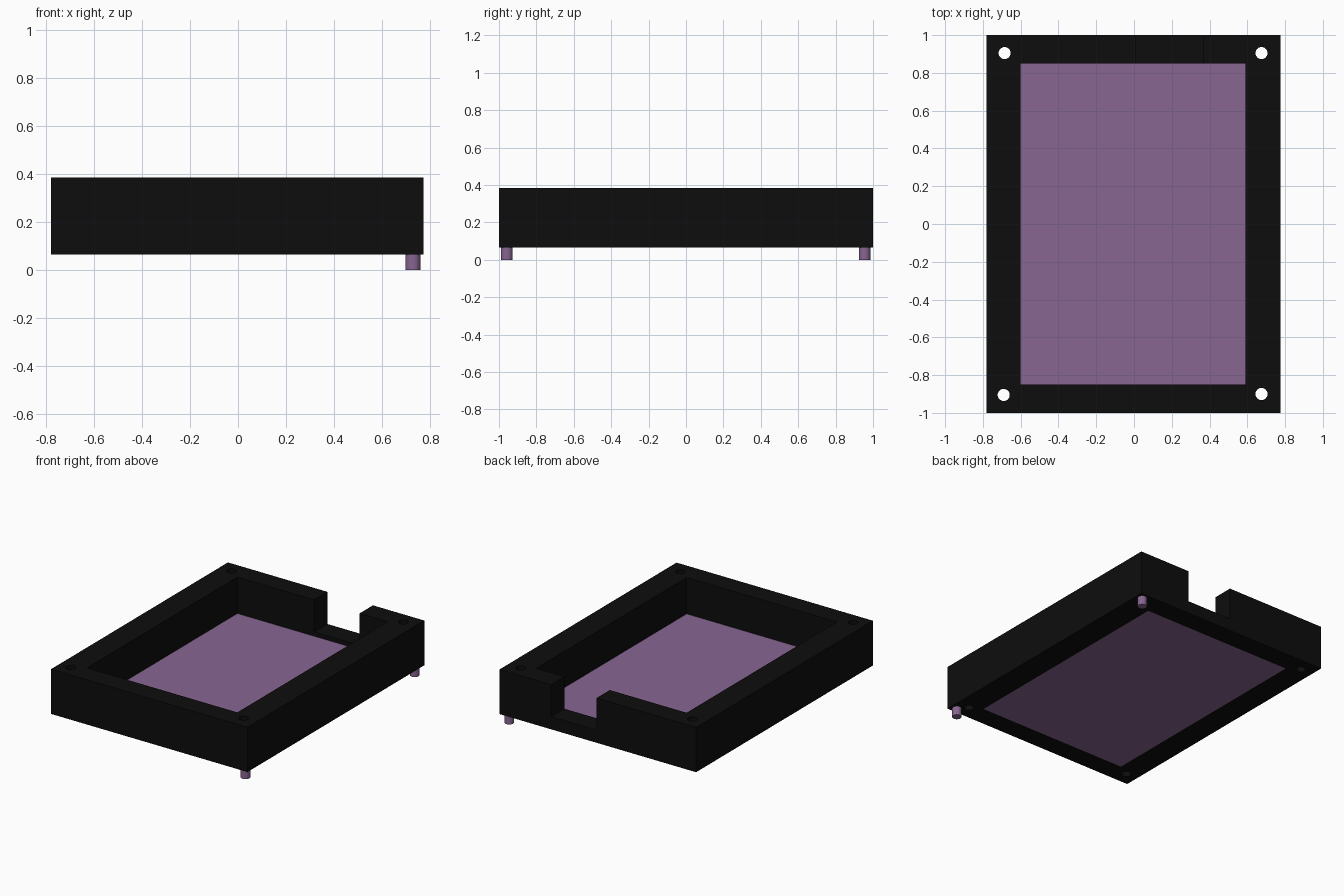
import bpy, bmesh

if "Cube" in bpy.data.objects:
    bpy.data.objects.remove(bpy.data.objects["Cube"])

Z0, Z1 = 0.065, 0.385          # underside and top of the frame
XL, XR = -0.78, 0.775          # outer sides
IL, IR, IY = -0.60, 0.59, 0.85  # inner opening


def material(name, rgb):
    m = bpy.data.materials.new(name)
    m.diffuse_color = (*rgb, 1)
    m.use_nodes = True
    m.node_tree.nodes["Principled BSDF"].inputs["Base Color"].default_value = m.diffuse_color
    return m


BLACK = material("black", (0.004, 0.004, 0.004))
PURPLE = material("purple", (0.245, 0.132, 0.285))


def finish(name, bm, mat):
    bmesh.ops.recalc_face_normals(bm, faces=bm.faces)
    me = bpy.data.meshes.new(name)
    bm.to_mesh(me)
    bm.free()
    me.materials.append(mat)
    ob = bpy.data.objects.new(name, me)
    bpy.context.collection.objects.link(ob)
    return ob


def extrude_xz(name, profile, y0, y1, mat):
    """Extrude an (x, z) outline from y0 to y1."""
    bm = bmesh.new()
    face = bm.faces.new([bm.verts.new((x, y0, z)) for x, z in profile])
    geom = bmesh.ops.extrude_face_region(bm, geom=[face])["geom"]
    bmesh.ops.translate(bm, vec=(0, y1 - y0, 0),
                        verts=[g for g in geom if isinstance(g, bmesh.types.BMVert)])
    return finish(name, bm, mat)


def box(name, x0, x1, y0, y1, z0, z1, mat):
    return extrude_xz(name, [(x0, z0), (x1, z0), (x1, z1), (x0, z1)], y0, y1, mat)


def cylinder(name, x, y, r, z0, z1, mat):
    bpy.ops.mesh.primitive_cylinder_add(vertices=32, radius=r, depth=z1 - z0,
                                        location=(x, y, (z0 + z1) / 2))
    ob = bpy.context.object
    ob.name = name
    ob.data.materials.append(mat)
    bpy.ops.object.shade_smooth_by_angle()
    return ob


def drill(target, points, r=0.032):
    """Cut vertical screw holes through a bar."""
    for x, y in points:
        cutter = cylinder("hole_cutter", x, y, r, Z0 - 0.1, Z1 + 0.1, BLACK)
        mod = target.modifiers.new("hole", 'BOOLEAN')
        mod.operation, mod.solver, mod.object = 'DIFFERENCE', 'EXACT', cutter
        bpy.context.view_layer.objects.active = target
        bpy.ops.object.modifier_apply(modifier=mod.name)
        bpy.data.objects.remove(cutter)


# Side bars with corner screw holes
left = box("left_bar", XL, IL, -1, 1, Z0, Z1, BLACK)
drill(left, [(-0.685, 0.905), (-0.69, -0.905)])
right = box("right_bar", IR, XR, -1, 1, Z0, Z1, BLACK)
drill(right, [(0.675, 0.905), (0.675, -0.90)])

# Front bar
box("front_bar", IL, IR, -1, -IY, Z0, Z1, BLACK)

# Back bar with a cable notch
N0, N1, NZ = 0.008, 0.368, 0.155
extrude_xz("back_bar", [(IL, Z0), (IR, Z0), (IR, Z1), (N1, Z1), (N1, NZ),
                        (N0, NZ), (N0, Z1), (IL, Z1)], IY, 1, BLACK)

# Floor panel inside the frame
box("floor_panel", IL, IR, -IY, IY, Z0, 0.125, PURPLE)

# Feet under the right bar
for label, y in (("front_foot", -0.958), ("back_foot", 0.955)):
    cylinder(label, 0.73, y, 0.031, 0, Z0, PURPLE)
